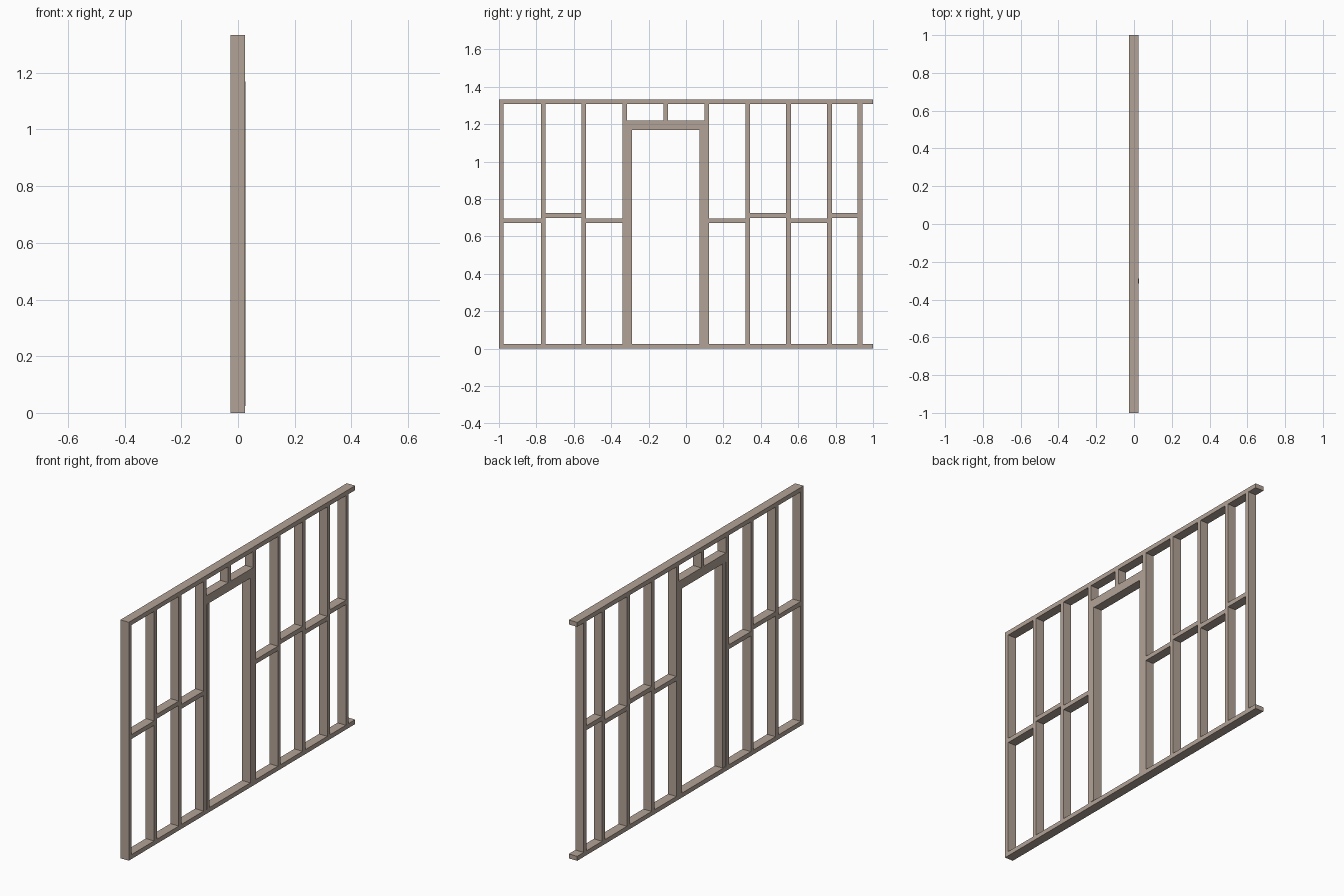
import bpy

if "Cube" in bpy.data.objects:
    bpy.data.objects.remove(bpy.data.objects["Cube"])

T = 0.025            # timber thickness
X0, X1 = -0.027, 0.0245   # wall depth
H = 1.333            # wall height


def timber(name, y0, y1, z0, z1, shift=0.0):
    bpy.ops.mesh.primitive_cube_add(
        size=1, location=((X0 + X1) / 2 + shift, (y0 + y1) / 2, (z0 + z1) / 2))
    ob = bpy.context.object
    ob.name = name
    ob.scale = (X1 - X0, y1 - y0, z1 - z0)
    bpy.ops.object.transform_apply(location=False, rotation=False, scale=True)
    mat = bpy.data.materials.get("timber") or bpy.data.materials.new("timber")
    mat.diffuse_color = (0.45, 0.37, 0.31, 1)
    mat.use_nodes = True
    mat.node_tree.nodes["Principled BSDF"].inputs["Base Color"].default_value = mat.diffuse_color
    ob.data.materials.append(mat)
    return ob


def upright(name, y, z0, z1, shift=0.0):
    return timber(name, y - T / 2, y + T / 2, z0, z1, shift)


# Bottom and top plates
timber("bottom_plate", -1, 1, 0, T)
timber("top_plate", -1, 1, H - T, H)

# Full-height studs, left and right of the doorway
left = [-0.9875, -0.764, -0.546, -0.327]
right = [0.111, 0.33, 0.548, 0.767, 0.93]
for y in left + right:
    upright("stud", y, T, H - T)

# Door trimmers; the left one stands slightly proud
upright("door_trimmer_left", left[-1] + T, T, 1.169, 0.0025)
upright("door_trimmer_right", right[0] - T, T, 1.169)

# Doubled lintel and the short stud above it
for z in (1.169, 1.169 + T):
    timber("door_lintel", left[-1] + T / 2, right[0] - T / 2, z, z + T)
upright("short_stud", -0.109, 1.169 + 2 * T, H - T)

# Staggered noggins between the studs
for side in (left, right):
    for i, (a, b) in enumerate(zip(side, side[1:])):
        z = 0.671 + 0.028 * (i % 2)
        timber("noggin", a + T / 2, b - T / 2, z, z + T)
